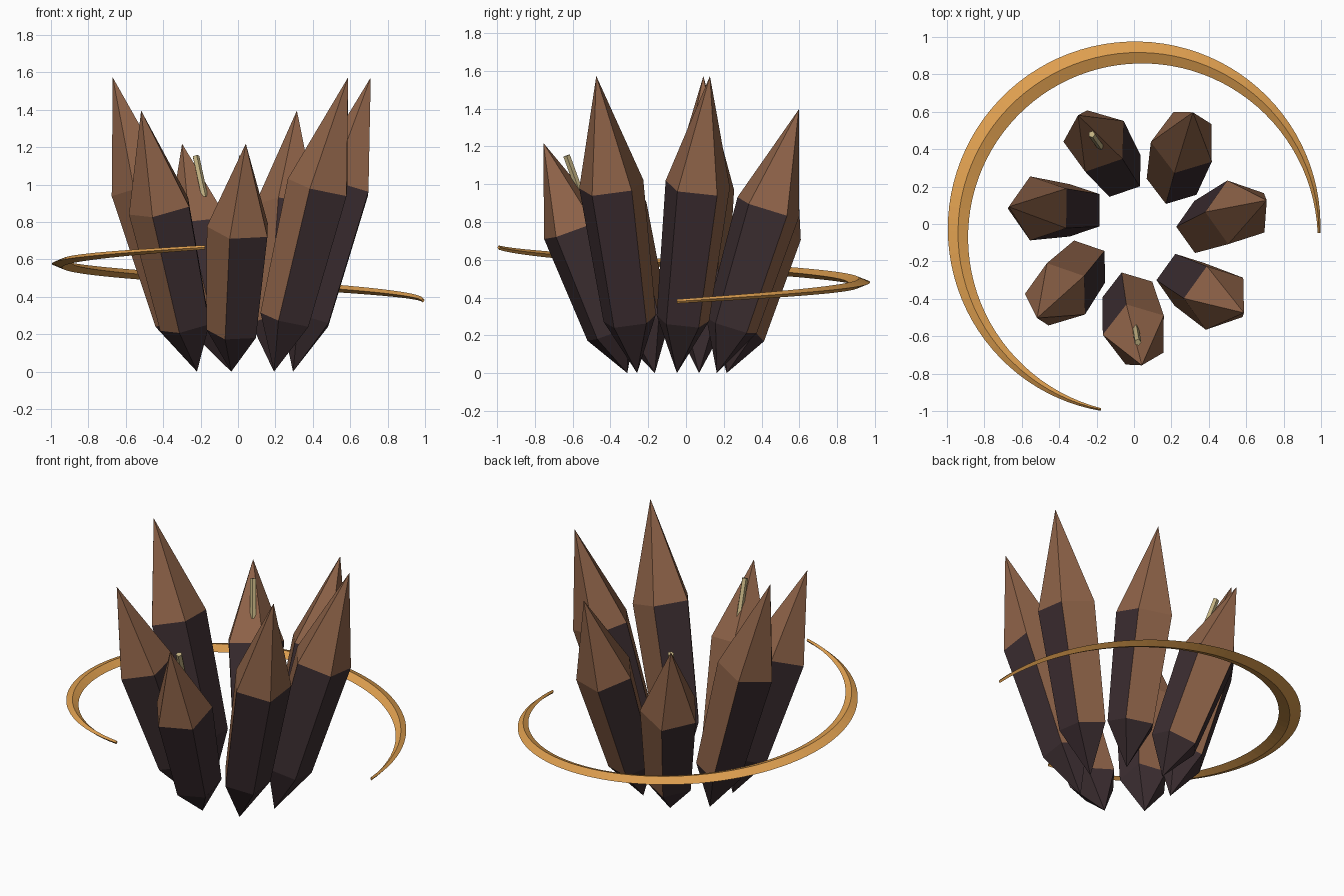
import bpy, bmesh, math
from mathutils import Vector

if "Cube" in bpy.data.objects:
    bpy.data.objects.remove(bpy.data.objects["Cube"])

CENTRE = Vector((0.024, -0.048, 0))
COUNT, SIDES = 7, 5
STEP = 2 * math.pi / COUNT


def material(name, rgb):
    m = bpy.data.materials.new(name)
    m.diffuse_color = (*rgb, 1)
    m.use_nodes = True
    m.node_tree.nodes["Principled BSDF"].inputs["Base Color"].default_value = m.diffuse_color
    return m


BROWN = material("warm_brown", (0.28, 0.128, 0.067))
PLUM = material("dark_plum", (0.047, 0.028, 0.032))
GOLD = material("amber_gold", (0.74, 0.35, 0.08))
PALE = material("pale_straw", (0.54, 0.44, 0.22))


def finish(name, bm, mats):
    bmesh.ops.recalc_face_normals(bm, faces=bm.faces)
    me = bpy.data.meshes.new(name)
    bm.to_mesh(me)
    bm.free()
    for m in mats:
        me.materials.append(m)
    ob = bpy.data.objects.new(name, me)
    bpy.context.collection.objects.link(ob)
    return ob


def ring(bm, centre, rot, radius, sides, start):
    return [bm.verts.new(centre + rot @ Vector((
        radius * math.cos(start + 2 * math.pi * k / sides),
        radius * math.sin(start + 2 * math.pi * k / sides), 0)))
        for k in range(sides)]


def crystal(name, base, tip):
    """Five-sided shard: dark point, striped prism, brown cap."""
    axis = tip - base
    rot = Vector((0, 0, 1)).rotation_difference(axis)
    bm = bmesh.new()
    bottom, top = bm.verts.new(base), bm.verts.new(tip)
    start = -math.pi / SIDES
    lo = ring(bm, base + axis * 0.178, rot, 0.147, SIDES, start)
    hi = ring(bm, base + axis * 0.628, rot, 0.18, SIDES, start)
    for k in range(SIDES):
        n = (k + 1) % SIDES
        bm.faces.new((bottom, lo[n], lo[k])).material_index = 1
        bm.faces.new((lo[k], lo[n], hi[n], hi[k])).material_index = 1 - k % 2
        bm.faces.new((hi[k], hi[n], top)).material_index = 0
    finish(name, bm, (BROWN, PLUM))


def pin(name, base, tip):
    """Small pale rod on the inner side of a cap, parallel to the shard."""
    axis = tip - base
    rot = Vector((0, 0, 1)).rotation_difference(axis)
    inward = -Vector((axis.x, axis.y, 0)).normalized() * 0.1
    bm = bmesh.new()
    a = ring(bm, base + axis * 0.765 + inward, rot, 0.019, 5, 0)
    b = ring(bm, base + axis * 0.945 + inward, rot, 0.019, 5, 0)
    for k in range(5):
        n = (k + 1) % 5
        bm.faces.new((a[k], a[n], b[n], b[k]))
    bm.faces.new(a[::-1])
    bm.faces.new(b)
    finish(name, bm, (PALE,))


# Ring of outward-leaning crystals in three repeating heights
for i in range(COUNT):
    a = i * STEP
    lean = a + math.radians(22.8)
    height = (1.573, 1.396, 1.219)[i % 3]
    base = CENTRE + Vector((math.cos(a), math.sin(a), 0)) * 0.27
    tip = base + Vector((0.451 * math.cos(lean), 0.451 * math.sin(lean), height))
    crystal(f"crystal_{i + 1}", base, tip)
    if i % 3 == 2:
        pin(f"crystal_pin_{i + 1}", base, tip)

# Tapered rising band with a diamond cross-section
bm = bmesh.new()
SEG, prev = 72, None
for s in range(SEG + 1):
    t = s / SEG
    a = math.radians(258) * t
    taper = math.sin(math.pi * t)
    w, h = 0.007 + 0.058 * taper, 0.011 + 0.014 * taper
    out = Vector((math.cos(a), math.sin(a), 0))
    mid = CENTRE + out * 0.965 + Vector((0, 0, 0.38 + 0.285 * t))
    up = Vector((0, 0, 1))
    cur = [bm.verts.new(mid + d) for d in (out * w, up * h, -out * w, -up * h)]
    if prev:
        for k in range(4):
            n = (k + 1) % 4
            bm.faces.new((prev[k], prev[n], cur[n], cur[k]))
    else:
        bm.faces.new(cur)
    prev = cur
bm.faces.new(prev[::-1])
finish("spiral_band", bm, (GOLD,))
